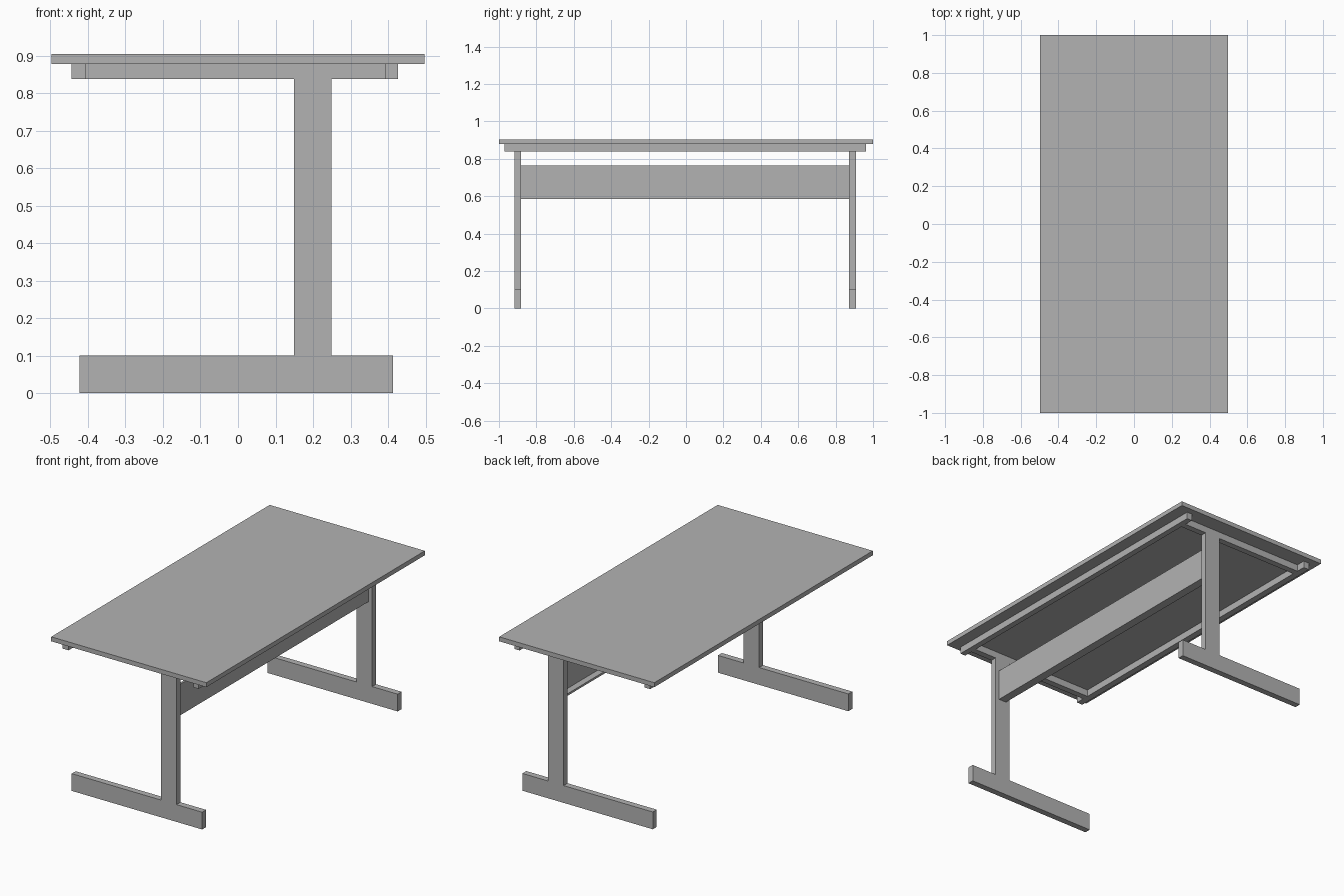
import bpy

cube = bpy.data.objects.get("Cube")
if cube:
    bpy.data.objects.remove(cube, do_unlink=True)

# Single flat grey
grey = bpy.data.materials.new("plain grey")
grey.use_nodes = True
colour = (0.45, 0.45, 0.45, 1.0)
grey.diffuse_color = colour
grey.node_tree.nodes["Principled BSDF"].inputs["Base Color"].default_value = colour


def box(name, x, y, z):
    """Box from (min, max) pairs along each axis."""
    spans = (x, y, z)
    bpy.ops.mesh.primitive_cube_add(size=1, location=[(a + b) / 2 for a, b in spans])
    ob = bpy.context.object
    ob.name = name
    ob.scale = [b - a for a, b in spans]
    bpy.ops.object.transform_apply(location=False, rotation=False, scale=True)
    ob.data.materials.append(grey)
    return ob


RAIL_Z = (0.838, 0.878)

# Table top
box("table_top", (-0.497, 0.497), (-1.0, 1.0), (0.878, 0.904))

# Long rails under the top
for side, x in (("right", (-0.444, -0.407)), ("left", (0.393, 0.427))):
    box(f"long_rail_{side}", x, (-0.97, 0.962), RAIL_Z)

# End frames: foot, post and cross rail
for end, y in (("front", (-0.918, -0.882)), ("back", (0.872, 0.908))):
    box(f"foot_{end}", (-0.423, 0.413), y, (0.0, 0.1))
    box(f"post_{end}", (0.149, 0.249), y, (0.1, 0.838))
    box(f"cross_rail_{end}", (-0.407, 0.393), y, RAIL_Z)

# Stretcher panel with a lip along its lower edge
SPAN = (-0.882, 0.872)
box("stretcher_panel", (0.213, 0.225), SPAN, (0.585, 0.765))
box("stretcher_lip", (0.175, 0.213), SPAN, (0.585, 0.597))
